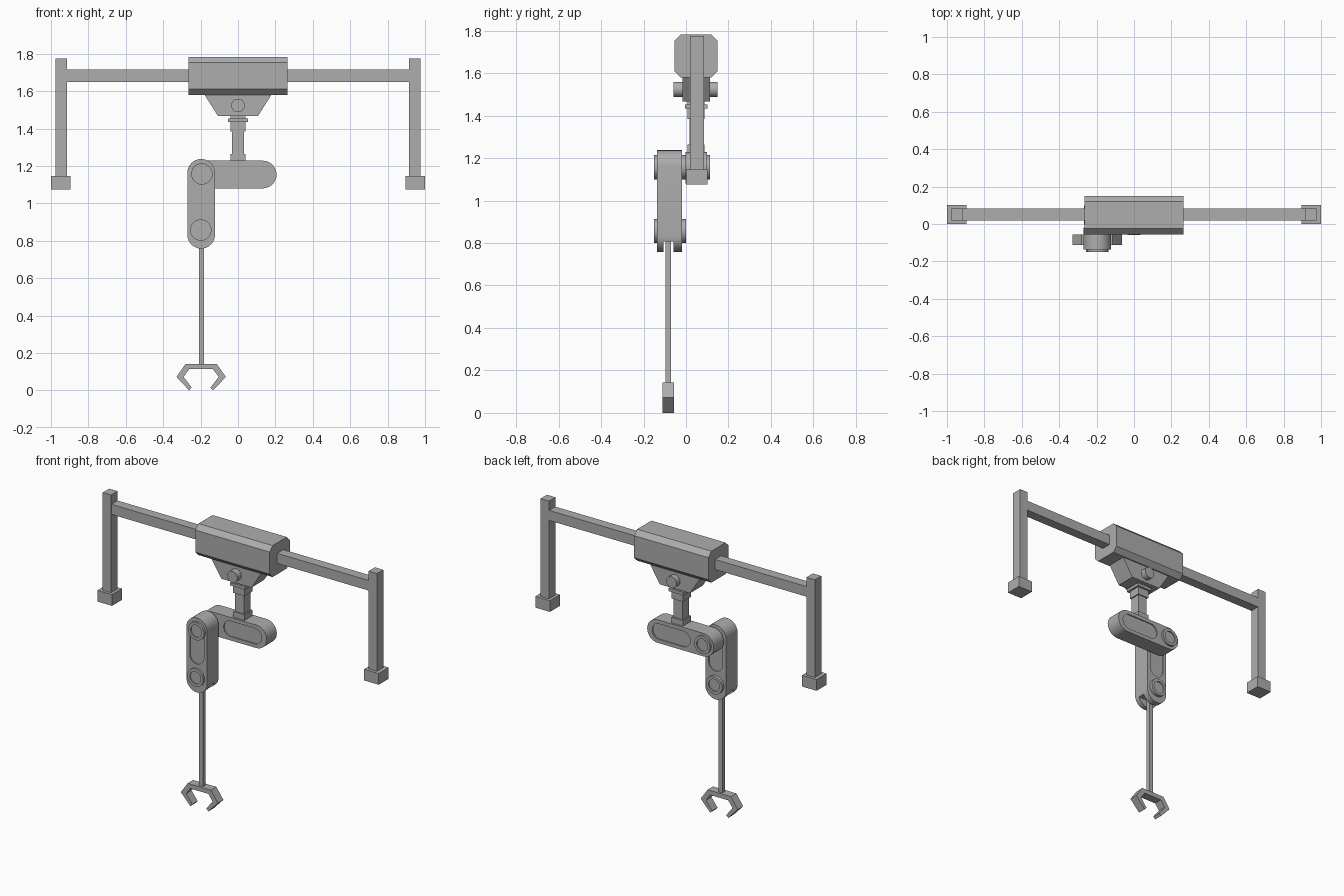
import bpy, bmesh, math
from mathutils import Vector

if "Cube" in bpy.data.objects:
    bpy.data.objects.remove(bpy.data.objects["Cube"])

grey = bpy.data.materials.new("machine grey")
grey.diffuse_color = (0.42, 0.42, 0.42, 1)
grey.use_nodes = True
grey.node_tree.nodes["Principled BSDF"].inputs["Base Color"].default_value = grey.diffuse_color


def finish(name, bm, smooth=False):
    bmesh.ops.recalc_face_normals(bm, faces=bm.faces)
    me = bpy.data.meshes.new(name)
    bm.to_mesh(me)
    bm.free()
    me.materials.append(grey)
    ob = bpy.data.objects.new(name, me)
    bpy.context.collection.objects.link(ob)
    if smooth:
        bpy.ops.object.select_all(action='DESELECT')
        ob.select_set(True)
        bpy.context.view_layer.objects.active = ob
        bpy.ops.object.shade_smooth_by_angle(angle=math.radians(30))
    return ob


def box(name, x0, x1, y0, y1, z0, z1):
    return prism(name, [(x0, z0), (x1, z0), (x1, z1), (x0, z1)], y0, y1)


def prism(name, pts, a, b, axis='Y', smooth=False):
    """Extrude a flat outline along Y (points are x, z) or X (points are y, z)."""
    bm = bmesh.new()
    def co(p, d):
        return (p[0], d, p[1]) if axis == 'Y' else (d, p[0], p[1])
    lo = [bm.verts.new(co(p, a)) for p in pts]
    hi = [bm.verts.new(co(p, b)) for p in pts]
    bm.faces.new(lo)
    bm.faces.new(hi[::-1])
    for i in range(len(pts)):
        j = (i + 1) % len(pts)
        bm.faces.new((lo[i], lo[j], hi[j], hi[i]))
    return finish(name, bm, smooth)


def capsule(p, q, r, n=16):
    """Outline of a round-ended bar from p to q."""
    a = math.atan2(q[1] - p[1], q[0] - p[0])
    pts = []
    for c, start in ((q, a - math.pi / 2), (p, a + math.pi / 2)):
        for i in range(n + 1):
            t = start + math.pi * i / n
            pts.append((c[0] + r * math.cos(t), c[1] + r * math.sin(t)))
    return pts


def lathe(name, x, z, prof, n=32):
    """Spin a (radius, y) profile around a Y axis through x, z."""
    bm = bmesh.new()
    rings = [[bm.verts.new((x + r * math.cos(2 * math.pi * i / n), y,
                            z + r * math.sin(2 * math.pi * i / n)))
              for i in range(n)] for r, y in prof]
    for A, B in zip(rings, rings[1:]):
        for i in range(n):
            j = (i + 1) % n
            bm.faces.new((A[i], A[j], B[j], B[i]))
    bm.faces.new(rings[0])
    bm.faces.new(rings[-1])
    return finish(name, bm, True)


def cut(ob, cutter):
    m = ob.modifiers.new("cut", 'BOOLEAN')
    m.operation = 'DIFFERENCE'
    m.solver = 'EXACT'
    m.object = cutter
    cutter.hide_render = True
    cutter.hide_set(True)


def cap(name, x, z, y0, y1):
    """Joint cap with a shallow round recess on its y1 end."""
    s = 0.007 if y1 > y0 else -0.007
    lathe(name, x, z, [(0.057, y0), (0.057, y1), (0.039, y1), (0.039, y1 - s)])


# gantry: crossbeam, posts and feet
box("crossbeam", -0.93, 0.93, 0.02, 0.083, 1.65, 1.715)
for s, side in ((-1, "left"), (1, "right")):
    x = 0.945 * s
    box(side + "_post", x - 0.03, x + 0.03, 0.019, 0.084, 1.14, 1.775)
    x = 0.948 * s
    box(side + "_foot", x - 0.052, x + 0.052, 0.0, 0.102, 1.075, 1.147)

# carriage housing with chamfered long edges
y0, y1, z0, z1, c = -0.055, 0.149, 1.58, 1.782, 0.03
prism("carriage", [(y0 + c, z0), (y1 - c, z0), (y1, z0 + c), (y1, z1 - c),
                   (y1 - c, z1), (y0 + c, z1), (y0, z1 - c), (y0, z0 + c)],
      -0.264, 0.264, 'X')

# tapered bracket and its pin
prism("bracket", [(-0.182, 1.585), (-0.107, 1.467), (0.107, 1.467), (0.182, 1.585)],
      -0.017, 0.112)
lathe("bracket_pin", 0, 1.523, [(0.036, -0.058), (0.036, 0.149)])

# square neck in stepped sections: half width, bottom, top
for name, h, a, b in (("neck_top", 0.04, 1.385, 1.47), ("neck_collar", 0.053, 1.434, 1.453),
                      ("neck_shaft", 0.032, 1.25, 1.40), ("neck_base", 0.04, 1.21, 1.265)):
    box(name, -h, h, 0.048 - h, 0.048 + h, a, b)

# horizontal arm with shallow panels on both faces
arm = prism("upper_arm", capsule((-0.193, 1.154), (0.132, 1.154), 0.074),
            -0.003, 0.1, smooth=True)
for i, (a, b) in enumerate(((-0.05, 0.004), (0.093, 0.15))):
    cut(arm, prism("upper_panel_cutter_%d" % i,
                   capsule((-0.05, 1.154), (0.12, 1.154), 0.05), a, b))

# vertical arm with panels and a fork slot for the rod
arm = prism("lower_arm", capsule((-0.197, 0.832), (-0.197, 1.163), 0.074),
            -0.137, -0.02, smooth=True)
for i, (a, b) in enumerate(((-0.2, -0.13), (-0.027, 0.02))):
    cut(arm, prism("lower_panel_cutter_%d" % i,
                   capsule((-0.197, 0.99), (-0.197, 1.12), 0.05), a, b))
cut(arm, box("fork_slot_cutter", -0.32, -0.07, -0.105, -0.06, 0.7, 0.808))

# joint caps
cap("elbow_front_cap", -0.193, 1.157, -0.125, -0.15)
cap("elbow_back_cap", -0.193, 1.157, 0.085, 0.113)
lathe("elbow_spacer", -0.193, 1.157, [(0.057, -0.03), (0.057, 0.01)])
cap("wrist_front_cap", -0.199, 0.857, -0.125, -0.15)
cap("wrist_back_cap", -0.199, 0.857, -0.035, 0.0)

# rod and claw
box("rod", -0.209, -0.181, -0.096, -0.07, 0.13, 0.82)
half = [(0.083, 0.142), (0.132, 0.072), (0.064, 0.0), (0.05, 0.015),
        (0.094, 0.072), (0.064, 0.113)]
outline = half + [(-x, z) for x, z in reversed(half)]
prism("claw", [(x - 0.197, z) for x, z in outline], -0.111, -0.056)
